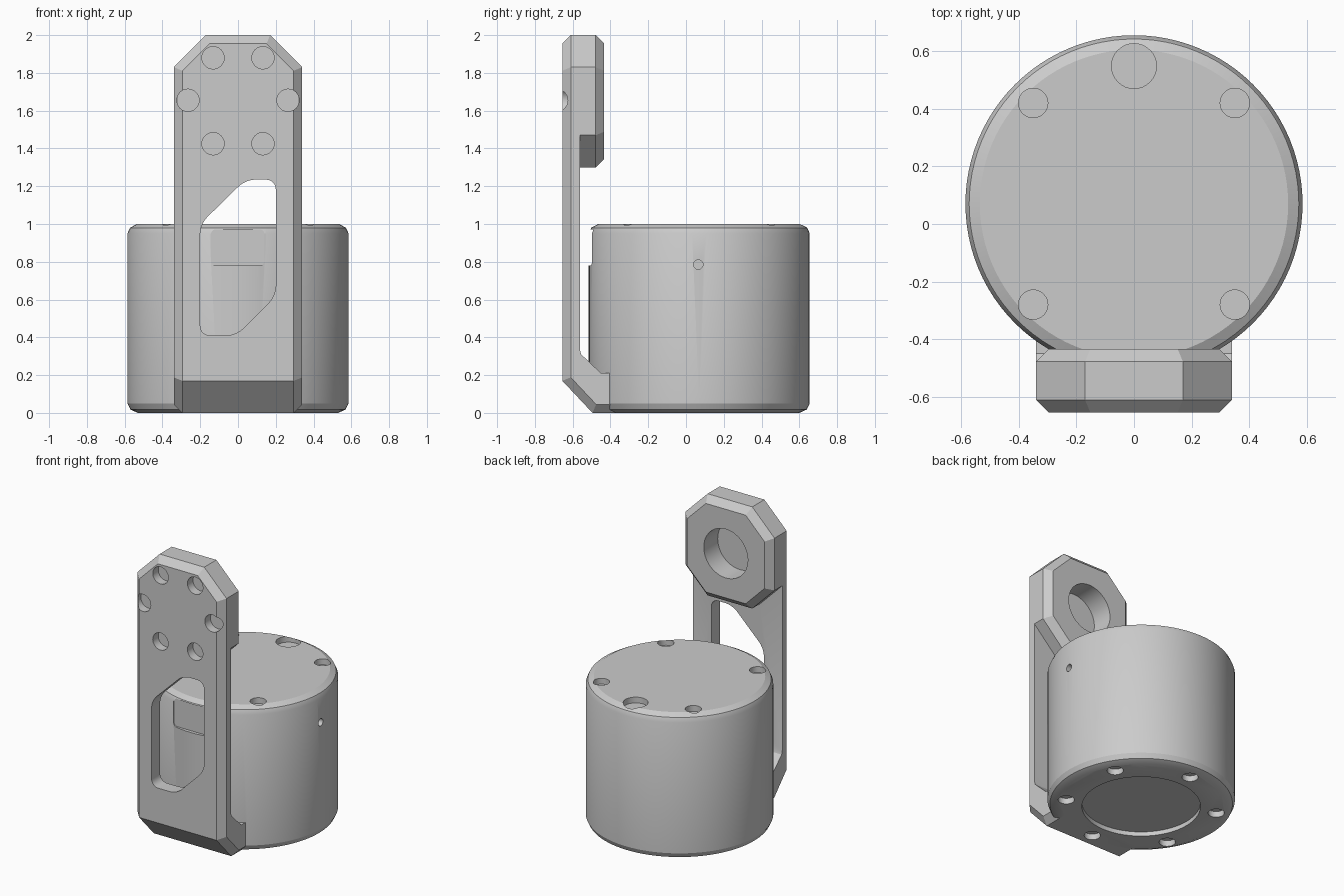
import bpy, bmesh, math
from mathutils import Vector, Matrix

if "Cube" in bpy.data.objects:
    bpy.data.objects.remove(bpy.data.objects["Cube"])

grey = bpy.data.materials.new("plain grey")
grey.diffuse_color = (0.6, 0.6, 0.6, 1)
grey.use_nodes = True
grey.node_tree.nodes["Principled BSDF"].inputs["Base Color"].default_value = grey.diffuse_color


def finish(bm, name):
    bmesh.ops.recalc_face_normals(bm, faces=bm.faces)
    me = bpy.data.meshes.new(name)
    bm.to_mesh(me)
    bm.free()
    ob = bpy.data.objects.new(name, me)
    bpy.context.collection.objects.link(ob)
    me.materials.append(grey)
    return ob


def prism(bm, points, offset):
    """Extrude a planar loop of 3D points along offset."""
    face = bm.faces.new([bm.verts.new(p) for p in points])
    r = bmesh.ops.extrude_face_region(bm, geom=[face])
    moved = [v for v in r["geom"] if isinstance(v, bmesh.types.BMVert)]
    bmesh.ops.translate(bm, vec=offset, verts=moved)
    bm.normal_update()


def rod(bm, centre, radius, depth, axis, sides=32):
    """Cylinder centred on a point along axis X, Y or Z."""
    rot = {"X": Matrix.Rotation(math.pi / 2, 4, "Y"),
           "Y": Matrix.Rotation(math.pi / 2, 4, "X"), "Z": Matrix()}[axis]
    bmesh.ops.create_cone(bm, cap_ends=True, segments=sides, radius1=radius,
                          radius2=radius, depth=depth,
                          matrix=Matrix.Translation(centre) @ rot)


def boolean(target, other, mode):
    mod = target.modifiers.new(mode, "BOOLEAN")
    mod.operation, mod.object, mod.solver = mode, other, "EXACT"
    bpy.context.view_layer.objects.active = target
    bpy.ops.object.modifier_apply(modifier=mod.name)
    bpy.data.objects.remove(other)


def chamfer(bm, edges, width, segments=1):
    bmesh.ops.bevel(bm, geom=edges, offset=width, offset_type="OFFSET",
                    segments=segments, profile=0.5, affect="EDGES")


# Round housing, lathed from a chamfered profile
bm = bmesh.new()
N = 96
rings = []
for r, z in [(0.53, 0), (0.57, 0.018), (0.585, 0.05), (0.585, 0.95), (0.572, 0.98), (0.535, 1.0)]:
    rings.append([bm.verts.new((r * math.cos(2 * math.pi * i / N),
                                0.07 + r * math.sin(2 * math.pi * i / N), z)) for i in range(N)])
for a, b in zip(rings, rings[1:]):
    for i in range(N):
        j = (i + 1) % N
        bm.faces.new((a[i], a[j], b[j], b[i]))
bm.faces.new(rings[0])
bm.faces.new(rings[-1])
body = finish(bm, "housing_with_bracket")

# Upright arm with foot, from a side profile
bm = bmesh.new()
side = [(-0.655, 2), (-0.655, 0.17), (-0.495, 0), (-0.32, 0), (-0.32, 0.21),
        (-0.45, 0.21), (-0.555, 0.31), (-0.562, 0.335), (-0.562, 2)]
prism(bm, [(-0.34, y, z) for y, z in side], (0.68, 0, 0))
for s in (-1, 1):
    r = bmesh.ops.bisect_plane(bm, geom=bm.verts[:] + bm.edges[:] + bm.faces[:],
                               plane_co=(s * 0.34, 0, 1.83), plane_no=(s, 0, 1), clear_outer=True)
    bmesh.ops.holes_fill(bm, edges=[e for e in r["geom_cut"] if isinstance(e, bmesh.types.BMEdge)])
bmesh.ops.recalc_face_normals(bm, faces=bm.faces)
bm.normal_update()


def is_front(f):
    n = f.normal
    return abs(n.x) < 0.1 and (n.y < -0.3 or n.z < -0.9) and f.calc_center_median().z < 1.9


rim = [e for e in bm.edges if len(e.link_faces) == 2
       and sum(is_front(f) for f in e.link_faces) == 1
       and any(abs(f.normal.x) > 0.5 or f.normal.z > 0.5 for f in e.link_faces)]
chamfer(bm, rim, 0.045)
arm = finish(bm, "arm")

# Octagonal head block behind the arm
bm = bmesh.new()
octagon = [(-0.34, 1.47), (-0.17, 1.30), (0.17, 1.30), (0.34, 1.47),
           (0.34, 1.83), (0.17, 2.0), (-0.17, 2.0), (-0.34, 1.83)]
prism(bm, [(x, -0.59, z) for x, z in octagon], (0, 0.157, 0))
chamfer(bm, [e for e in bm.edges if all(v.co.y > -0.44 for v in e.verts)], 0.045)
head = finish(bm, "head")

boolean(arm, head, "UNION")
boolean(body, arm, "UNION")

# Cutter holding every hole and recess
bm = bmesh.new()
for s in (-1, 1):
    for x, z in [(0.132, 1.88), (0.265, 1.655), (0.132, 1.425)]:
        rod(bm, (s * x, -0.655, z), 0.059, 0.12, "Y")        # front screw holes
    for y in (0.42, -0.28):
        rod(bm, (s * 0.35, y, 1.0), 0.051, 0.08, "Z")        # lid screw holes
rod(bm, (0, 0.548, 1.0), 0.078, 0.08, "Z")                   # cable hole
rod(bm, (0, -0.44, 1.65), 0.168, 0.29, "Y", 48)              # bearing bore
rod(bm, (0.585, 0.065, 0.785), 0.025, 0.1, "X", 20)          # side pin hole
rod(bm, (0, 0.07, 0), 0.37, 0.06, "Z", 64)                   # underside recess
for i in range(6):
    a = math.radians(30 + 60 * i)                            # underside screw holes
    rod(bm, (0.475 * math.cos(a), 0.07 + 0.475 * math.sin(a), 0), 0.051, 0.08, "Z")


def rounded_cut(points, y0, y1, radius):
    part = bmesh.new()
    prism(part, [(x, y0, z) for x, z in points], (0, y1 - y0, 0))
    chamfer(part, [e for e in part.edges
                   if abs(e.verts[0].co.y - e.verts[1].co.y) > 0.01], radius, 5)
    me = bpy.data.meshes.new("temp")
    part.to_mesh(me)
    part.free()
    bm.from_mesh(me)
    bpy.data.meshes.remove(me)


# Arm window and flat front panel
rounded_cut([(-0.2, 0.41), (-0.01, 0.41), (0.2, 0.62), (0.2, 1.235), (0.04, 1.235), (-0.2, 1.0)],
            -0.75, -0.54, 0.05)
rounded_cut([(-0.143, 0.78), (0.14, 0.78), (0.14, 0.972), (-0.143, 0.972)], -0.53, -0.492, 0.025)
cutter = finish(bm, "hole_cutter")
cutter.hide_render = True
boolean(body, cutter, "DIFFERENCE")

# Smooth shading with sharp edges kept
bpy.ops.object.select_all(action="DESELECT")
body.select_set(True)
bpy.context.view_layer.objects.active = body
bpy.ops.object.shade_smooth_by_angle(angle=math.radians(25))
